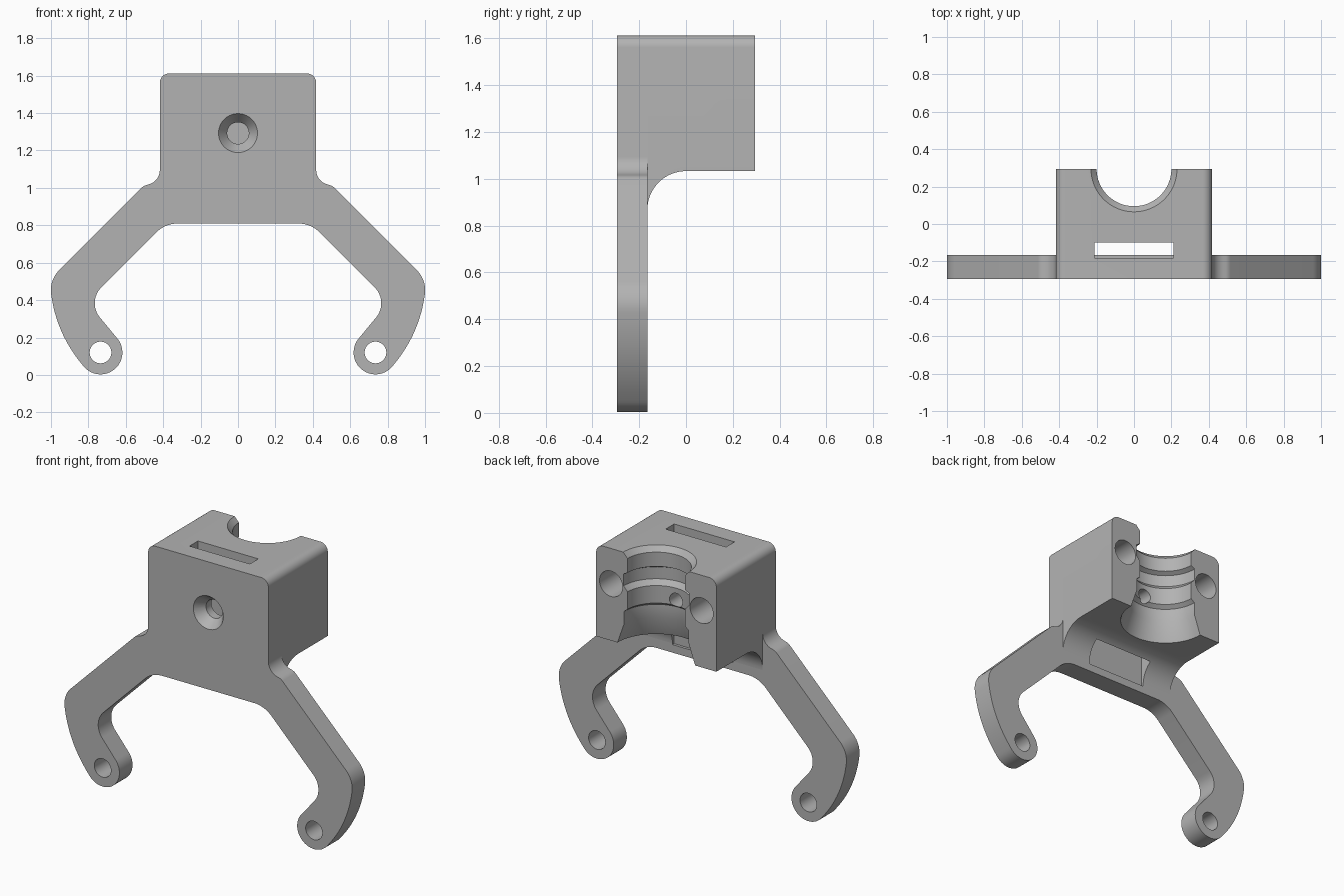
import bpy, bmesh, math
from mathutils import Vector

if "Cube" in bpy.data.objects:
    bpy.data.objects.remove(bpy.data.objects["Cube"], do_unlink=True)

FRONT, BACK, PLATE_BACK = -0.295, 0.295, -0.165
HALF, TOP, UNDER, WEB_LOW = 0.418, 1.612, 1.033, 0.868

grey = bpy.data.materials.new("grey plastic")
grey.diffuse_color = (0.45, 0.45, 0.45, 1)
grey.use_nodes = True
grey.node_tree.nodes["Principled BSDF"].inputs["Base Color"].default_value = (0.45, 0.45, 0.45, 1)


def finish(bm, name):
    bmesh.ops.recalc_face_normals(bm, faces=bm.faces[:])
    mesh = bpy.data.meshes.new(name)
    bm.to_mesh(mesh)
    bm.free()
    mesh.materials.append(grey)
    ob = bpy.data.objects.new(name, mesh)
    bpy.context.scene.collection.objects.link(ob)
    return ob


def loft(rings):
    """Closed skin through equal rings of points, capped at both ends."""
    bm = bmesh.new()
    rings = [[bm.verts.new(p) for p in ring] for ring in rings]
    n = len(rings[0])
    for lo, hi in zip(rings, rings[1:]):
        for i in range(n):
            bm.faces.new((lo[i], lo[(i + 1) % n], hi[(i + 1) % n], hi[i]))
    bm.faces.new(rings[0][::-1])
    bm.faces.new(rings[-1])
    return bm


def prism(points, depth):
    start = [Vector(p) for p in points]
    return loft([start, [p + Vector(depth) for p in start]])


def lathe(profile, origin, upright, name, n=40):
    """Revolved solid from (distance, radius) pairs along z or y."""
    def point(d, r, a):
        u, v = r * math.cos(a), r * math.sin(a)
        return Vector(origin) + Vector((u, v, d) if upright else (u, d, v))
    return finish(loft([[point(d, r, math.tau * i / n) for i in range(n)]
                        for d, r in profile]), name)


def round_corner(a, b, c, r, n=12):
    """Points of an arc of radius r replacing corner b."""
    a, b, c = Vector(a), Vector(b), Vector(c)
    u, w = (a - b).normalized(), (c - b).normalized()
    half = u.angle(w) / 2
    centre = b + (u + w).normalized() * (r / math.sin(half))
    p, q = (b + d * (r / math.tan(half)) - centre for d in (u, w))
    sweep = math.pi - 2 * half
    return [centre + (p * math.sin(sweep * (1 - i / n)) + q * math.sin(sweep * i / n))
            / math.sin(sweep) for i in range(n + 1)]


def rounded(corners):
    """Path from (x, z, radius) corners; radius 0 keeps the point."""
    out = []
    for i, (x, z, r) in enumerate(corners):
        if r:
            out += round_corner(corners[i - 1][:2], (x, z), corners[i + 1][:2], r)
        else:
            out.append(Vector((x, z)))
    return out


def volume(mesh):
    bm = bmesh.new()
    bm.from_mesh(mesh)
    size = abs(bm.calc_volume())
    bm.free()
    return size


def cut(targets, tool):
    """Subtract tool from each target, with the first solver that gives a sound solid."""
    tool.hide_render = True
    for target in targets:
        before = volume(target.data)
        mod = target.modifiers.new("cut", "BOOLEAN")
        mod.operation, mod.object = "DIFFERENCE", tool
        for solver in ("EXACT", "MANIFOLD", "FLOAT"):
            mod.solver = solver
            bpy.context.view_layer.update()
            view = bpy.context.evaluated_depsgraph_get()
            mesh = bpy.data.meshes.new_from_object(target.evaluated_get(view))
            if 0.5 * before < volume(mesh) < before:
                target.data = mesh
                break
        target.modifiers.remove(mod)
    bpy.data.objects.remove(tool, do_unlink=True)


# Plate outline: shoulder, arm, hooked tip with round end
EYE = (0.735, 0.12)
side = rounded([(0, TOP, 0), (HALF, TOP, 0.05), (HALF, 1.035, 0.08), (0.505, 1.011, 0.06),
                (1.009, 0.507, 0.15), (0.972, 0.231, 0.72), (0.833, 0.055, 0)])
side += [Vector((EYE[0] + 0.117 * math.cos(a), EYE[1] + 0.117 * math.sin(a)))
         for a in [math.radians(-40 - 7.5 * i) for i in range(25)]]
side += rounded([(0.645, 0.195, 0), (0.808, 0.391, 0.12), (0.39, 0.81, 0.17), (0, 0.81, 0)])[1:]
outline = side + [Vector((-p.x, p.y)) for p in side[-2:0:-1]]
bm = prism([(p.x, FRONT, p.y) for p in outline], (0, PLATE_BACK - FRONT, 0))
rim = [e for e in bm.edges if abs(e.verts[0].co.y - e.verts[1].co.y) < 1e-5]
bmesh.ops.bevel(bm, geom=rim, offset=0.014, segments=2, affect="EDGES", profile=0.5)
plate = finish(bm, "arm_plate")

# Clamp block with the curved web underneath
web = [(PLATE_BACK * math.cos(a), WEB_LOW - PLATE_BACK * math.sin(a))
       for a in [math.pi / 2 * i / 16 for i in range(17)]]
block_side = [(-0.22, TOP), (-0.22, WEB_LOW)] + web + [(BACK, UNDER), (BACK, TOP)]
bm = prism([(-HALF, y, z) for y, z in block_side], (2 * HALF, 0, 0))
ridge = [e for e in bm.edges if all(v.co.z > TOP - 1e-4 for v in e.verts)
         and abs(e.verts[0].co.x - e.verts[1].co.x) < 1e-5]
bmesh.ops.bevel(bm, geom=ridge, offset=0.05, segments=12, affect="EDGES", profile=0.5)
block = finish(bm, "clamp_block")

# Stepped half-round seat in the back of the block
seat = [(1.0, 0.28), (UNDER, 0.27), (1.16, 0.225), (1.24, 0.225), (1.26, 0.20), (1.37, 0.20),
        (1.40, 0.228), (1.475, 0.228), (1.49, 0.20), (1.58, 0.20), (TOP, 0.23), (1.65, 0.262)]
cut([block], lathe(seat, (0, BACK, 0), True, "seat_cutter", 64))

# Nut slot running down to the web
corners = [(x, y, 0.86) for x, y in ((-0.21, -0.182), (0.21, -0.182), (0.21, -0.098), (-0.21, -0.098))]
cut([plate, block], finish(prism(corners, (0, 0, 0.9)), "slot_cutter"))

# Countersunk front hole and the small hole in the seat
countersink = [(-0.01, 0.112), (0.06, 0.058), (0.15, 0.058)]
cut([plate, block], lathe(countersink, (0, FRONT, 1.293), False, "countersink_cutter"))
cut([block], lathe([(-0.08, 0.045), (0.2, 0.045)], (0, 0, 1.293), False, "seat_hole_cutter"))

# Clamp screw holes in the block and eyes in the arm tips
for s in (-1, 1):
    cut([block], lathe([(-0.04, 0.08), (0.4, 0.08)], (s * 0.315, 0, 1.39), False, "screw_cutter"))
    cut([plate], lathe([(-0.4, 0.058), (0, 0.058)], (s * EYE[0], 0, EYE[1]), False, "eye_cutter"))

bpy.ops.object.select_all(action="DESELECT")
for part in (plate, block):
    part.select_set(True)
bpy.context.view_layer.objects.active = plate
bpy.ops.object.shade_smooth_by_angle(angle=math.radians(30))
